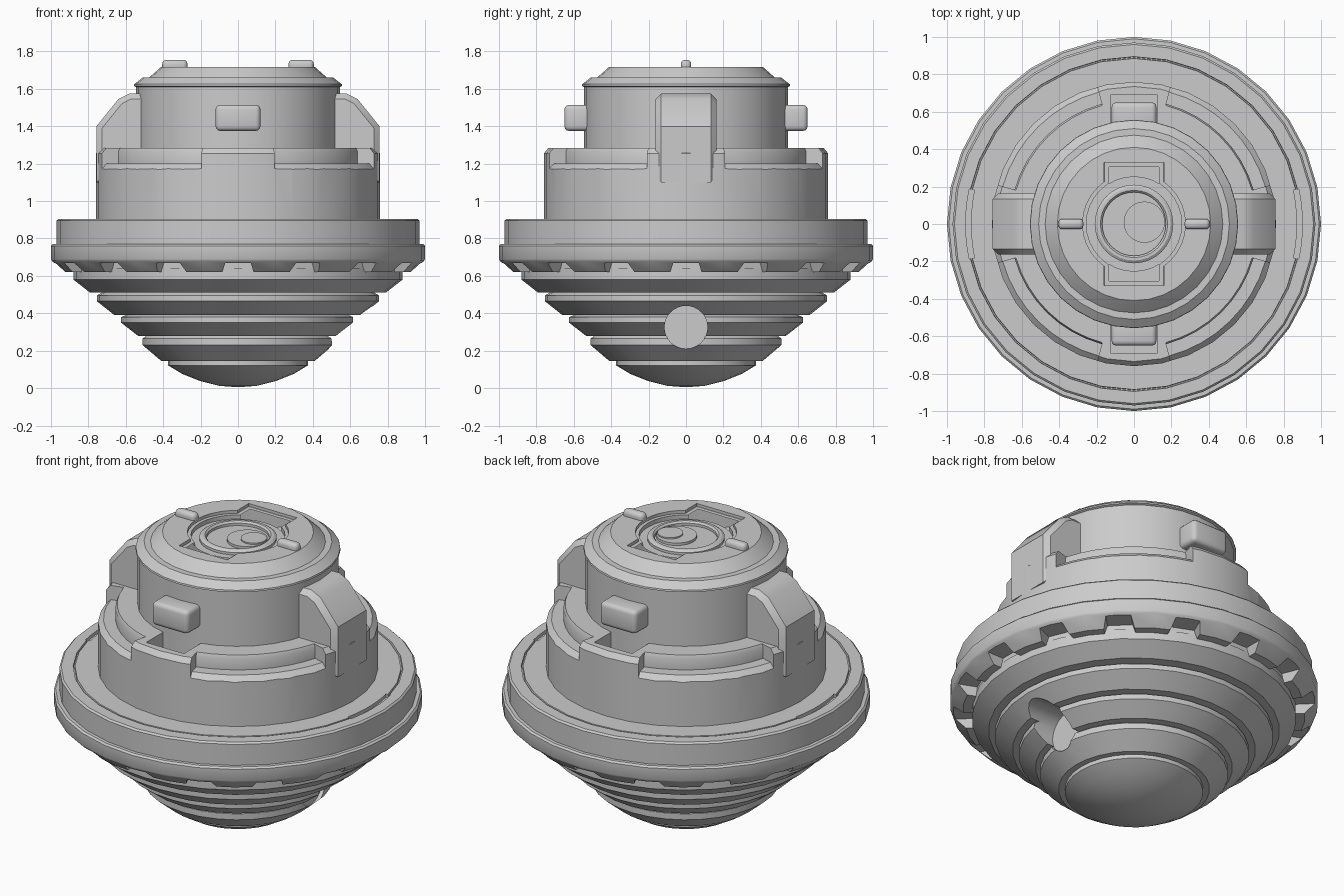
import bpy, bmesh
from math import radians, sin, cos, pi
from mathutils import Matrix, Vector

default = bpy.data.objects.get("Cube")
if default:
    bpy.data.objects.remove(default, do_unlink=True)

SIDES = 32


def make(name, bm):
    bmesh.ops.remove_doubles(bm, verts=bm.verts, dist=1e-5)
    bmesh.ops.recalc_face_normals(bm, faces=bm.faces)
    mesh = bpy.data.meshes.new(name)
    bm.to_mesh(mesh)
    bm.free()
    ob = bpy.data.objects.new(name, mesh)
    bpy.context.collection.objects.link(ob)
    return ob


def lathe(name, profile, start=0, end=360, steps=SIDES):
    """Sweep a closed (radius, z) profile around z; partial sweeps get end caps."""
    bm = bmesh.new()
    full = end - start == 360
    rings = []
    for i in range(steps if full else steps + 1):
        a = radians(start + (end - start) * i / steps)
        rings.append([bm.verts.new((r * cos(a), r * sin(a), z)) for r, z in profile])
    pairs = list(zip(rings, rings[1:]))
    if full:
        pairs.append((rings[-1], rings[0]))
    n = len(profile)
    for a, b in pairs:
        for j in range(n):
            k = (j + 1) % n
            if profile[j][0] == 0 and profile[k][0] == 0:
                continue
            quad = [a[j], a[k], b[k], b[j]]
            if profile[j][0] == 0:
                quad = quad[:3]
            elif profile[k][0] == 0:
                quad = [a[j], a[k], b[j]]
            bm.faces.new(quad)
    if not full:
        bm.faces.new(rings[0])
        bm.faces.new(rings[-1])
    return make(name, bm)


def box(name, lo, hi, bevel=0, segments=1, top=1, spin=0):
    """Box between two corners; top scales the upper face along y."""
    bm = bmesh.new()
    bmesh.ops.create_cube(bm, size=1)
    lo, hi = Vector(lo), Vector(hi)
    for v in bm.verts:
        upper = v.co.z > 0
        v.co = (lo + hi) / 2 + v.co * (hi - lo)
        if upper:
            v.co.y *= top
    if bevel:
        bmesh.ops.bevel(bm, geom=bm.edges[:], offset=bevel, segments=segments,
                        profile=0.5, affect='EDGES')
    bm.transform(Matrix.Rotation(spin, 4, 'Z'))
    return make(name, bm)


def prism(name, outline, half, bevel, spin):
    """Extrude an xz outline along y, then bevel its side rims."""
    bm = bmesh.new()
    face = bm.faces.new([bm.verts.new((x, -half, z)) for x, z in outline])
    grown = bmesh.ops.extrude_face_region(bm, geom=[face])["geom"]
    bmesh.ops.translate(bm, vec=(0, 2 * half, 0),
                        verts=[g for g in grown if isinstance(g, bmesh.types.BMVert)])
    rims = [e for e in bm.edges if abs(e.verts[0].co.y - e.verts[1].co.y) < half]
    bmesh.ops.bevel(bm, geom=rims, offset=bevel, segments=1, affect='EDGES')
    bm.transform(Matrix.Rotation(spin, 4, 'Z'))
    return make(name, bm)


def cylinder(name, radius, depth, matrix):
    bm = bmesh.new()
    bmesh.ops.create_cone(bm, cap_ends=True, segments=SIDES, radius1=radius,
                          radius2=radius, depth=depth, matrix=matrix)
    return make(name, bm)


def cut(target, cutters):
    bpy.context.view_layer.objects.active = target
    for c in cutters:
        c.hide_render = True
        mod = target.modifiers.new("cut", 'BOOLEAN')
        mod.operation, mod.solver, mod.object = 'DIFFERENCE', 'EXACT', c
        bpy.ops.object.modifier_apply(modifier=mod.name)
        bpy.data.objects.remove(c, do_unlink=True)


parts = []

# Terraced lower hull with a round port on the left side
hull = lathe("lower_hull", [
    (0, .005), (.1, .012), (.2, .037), (.3, .077), (.375, .122), (.375, .145),
    (.41, .145), (.51, .23), (.51, .265), (.49, .28),
    (.535, .28), (.625, .35), (.625, .38), (.60, .39),
    (.66, .39), (.755, .465), (.755, .495), (.73, .51),
    (.79, .51), (.88, .58), (.88, .64), (0, .64)])
cut(hull, [cylinder("port_cutter", .115, .5,
                    Matrix.Translation((.73, 0, .325)) @ Matrix.Rotation(pi / 2, 4, 'Y'))])
parts.append(hull)

# Toothed rim
rim = lathe("toothed_rim", [(.6, .62), (.93, .62), (.995, .68), (1, .69),
                            (1, .76), (.99, .77), (.6, .77)])
cut(rim, [box("notch_cutter", (.87, -.105, .55), (1.1, .105, .67), top=.65,
              spin=i * pi / 8) for i in range(16)])
parts.append(rim)

# Deck with a fine groove and two side slots
deck = lathe("deck", [(.5, .76), (.97, .76), (.97, .895), (.96, .905), (.895, .905),
                      (.893, .89), (.887, .89), (.885, .905), (.5, .905)])
cut(deck, [lathe("slot_cutter", [(.872, .885), (.9, .885), (.9, .95), (.872, .95)],
                 s - 12, s + 12, 6) for s in (0, 180)])
parts.append(deck)

# Drum with four stepped quadrants and a pocket behind each centre block
drum = lathe("drum", [(0, .85), (.76, .85), (.76, 1.255), (.735, 1.285), (0, 1.285)])
step = [(.645, 1.31), (.665, 1.265), (.665, 1.2), (.73, 1.2), (.78, 1.15), (.9, 1.15), (.9, 1.31)]
cutters = [lathe("step_cutter", step, q + 16, q + 75 if q in (0, 180) else q + 74, 8)
           for q in (0, 180)]
cutters += [lathe("step_cutter", step, q + 15, q + 74, 8) for q in (90, 270)]
cutters += [box("pocket_cutter", (.4, -.125, 1.12), (.69, .125, 1.4), spin=s * pi / 2)
            for s in (1, 3)]
cut(drum, cutters)
parts.append(drum)

# Neck and cap with a keyed recess
neck = lathe("neck", [(0, 1.0), (.545, 1.0), (.545, 1.61), (.557, 1.615), (.555, 1.625),
                      (.51, 1.66), (.475, 1.66), (.47, 1.665), (.41, 1.718), (0, 1.718)])
for r, arm, width, floor in ((.275, .33, .16, 1.70), (.255, .305, .135, 1.675)):
    cut(neck, [cylinder("recess_cutter", r, .2, Matrix.Translation((0, 0, floor + .1))),
               box("key_cutter", (-width, -arm, floor), (width, arm, floor + .21), .001)])
parts.append(neck)

# Dial inside the recess: stepped rings and an off-centre disc
parts.append(lathe("dial_ring", [(.17, 1.66), (.21, 1.66), (.21, 1.69), (.195, 1.70),
                                 (.18, 1.70), (.17, 1.69)]))
parts.append(cylinder("dial_plate", .11, .03, Matrix.Translation((.055, .01, 1.675))))
parts.append(cylinder("dial_disc", .07, .03, Matrix.Translation((.09, .02, 1.683))))

# Side fins, cap pins and front and back knobs
fin = [(.45, 1.1), (.757, 1.1), (.757, 1.40), (.64, 1.545), (.58, 1.575), (.45, 1.575)]
for side, spin in (("left", 0), ("right", pi)):
    parts.append(prism("fin_" + side, fin, .163, .03, spin))
    parts.append(box("pin_" + side, (.27, -.028, 1.69), (.405, .028, 1.755), .022, 3, spin=spin))
for side, spin in (("front", -pi / 2), ("back", pi / 2)):
    parts.append(box("knob_" + side, (.5, -.12, 1.375), (.65, .12, 1.515), .025, 3, spin=spin))

# Smooth shading with crisp edges
bpy.ops.object.select_all(action='DESELECT')
for ob in parts:
    ob.select_set(True)
bpy.context.view_layer.objects.active = parts[0]
bpy.ops.object.shade_smooth_by_angle(angle=radians(30))
